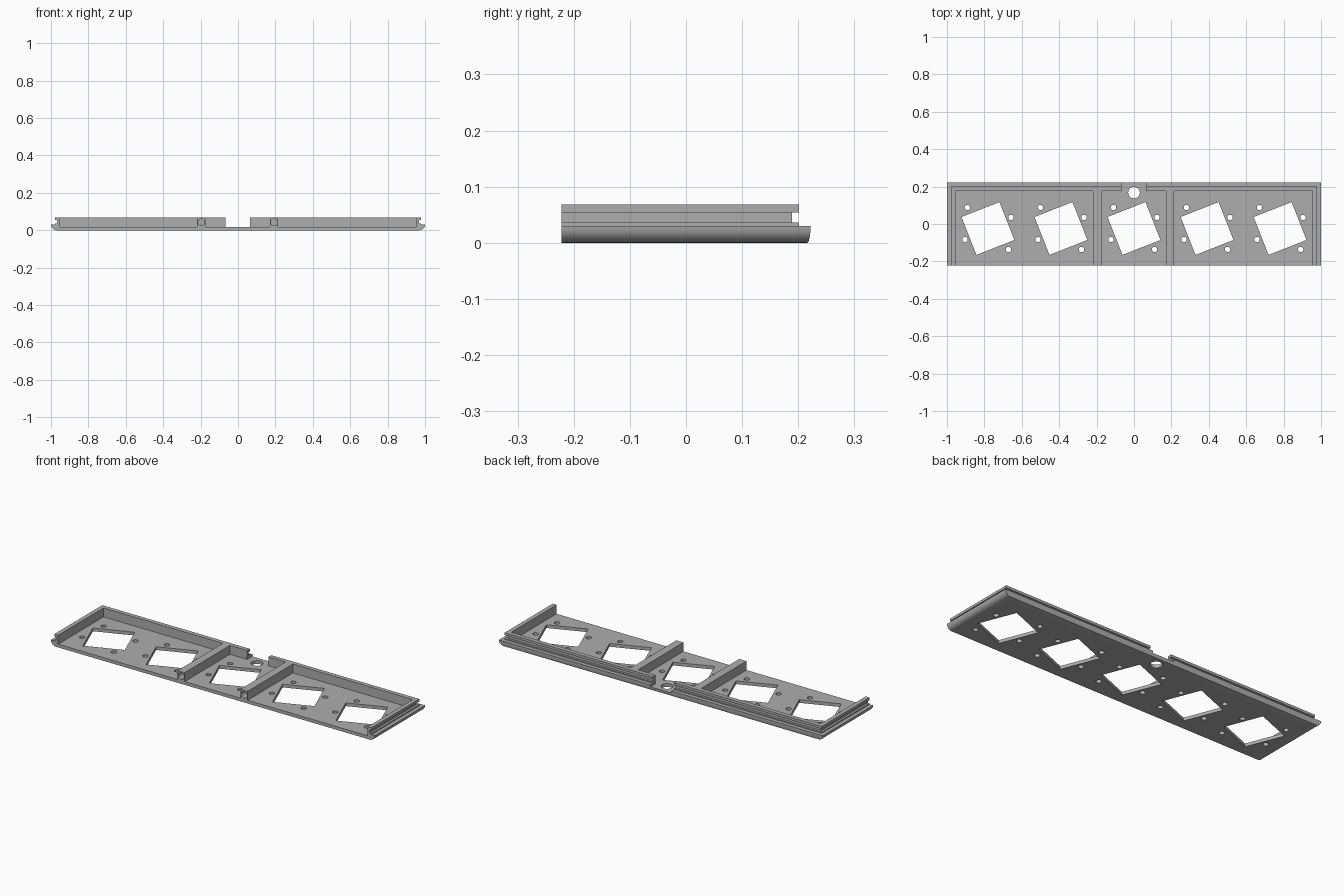
import bpy, bmesh, math
from mathutils import Matrix, Vector

if "Cube" in bpy.data.objects:
    bpy.data.objects.remove(bpy.data.objects["Cube"])

HALF_X, HALF_Y = 1.0, 0.222
FLOOR, TOP, WALL = 0.018, 0.068, 0.045

grey = bpy.data.materials.new("plain grey")
grey.use_nodes = True
COLOR = (0.42, 0.42, 0.42, 1)
grey.diffuse_color = COLOR
grey.node_tree.nodes["Principled BSDF"].inputs["Base Color"].default_value = COLOR


def make(name, bm):
    bmesh.ops.recalc_face_normals(bm, faces=bm.faces)
    mesh = bpy.data.meshes.new(name)
    bm.to_mesh(mesh)
    bm.free()
    mesh.materials.append(grey)
    obj = bpy.data.objects.new(name, mesh)
    bpy.context.collection.objects.link(obj)
    return obj


def add_box(bm, lo, hi, turn=0.0):
    lo, hi = Vector(lo), Vector(hi)
    size = Matrix.Diagonal((*(hi - lo), 1))
    spin = Matrix.Rotation(turn, 4, "Z")
    bmesh.ops.create_cube(bm, size=1, matrix=Matrix.Translation((lo + hi) / 2) @ spin @ size)


def add_rod(bm, centre, radius, depth, sides=24, turn=Matrix()):
    bmesh.ops.create_cone(bm, cap_ends=True, segments=sides, radius1=radius, radius2=radius,
                          depth=depth, matrix=Matrix.Translation(centre) @ turn)


def box(name, lo, hi):
    bm = bmesh.new()
    add_box(bm, lo, hi)
    return make(name, bm)


def combine(target, tool, operation):
    mod = target.modifiers.new(operation, "BOOLEAN")
    mod.object, mod.operation, mod.solver = tool, operation, "EXACT"
    bpy.context.view_layer.objects.active = target
    bpy.ops.object.modifier_apply(modifier=mod.name)
    bpy.data.objects.remove(tool)


# Grooved rim: a profile (side inset, back inset, height) swept round three sides
profile = [(i, i, z) for i, z in (
    (WALL, 0), (WALL, TOP), (0.021, TOP), (0.021, 0.054), (0.033, 0.054),
    (0.033, 0.036), (0.021, 0.036), (0.021, 0.03))]
for step in range(9):
    a = step / 8 * math.pi / 2
    profile.append((0.03 * (1 - math.cos(a)), 0.006 * (1 - math.cos(a)), 0.03 * (1 - math.sin(a))))

bm = bmesh.new()
rings = []
for sx, back in ((1, False), (1, True), (-1, True), (-1, False)):
    rings.append([bm.verts.new((sx * (HALF_X - s), HALF_Y - b if back else -HALF_Y, z))
                  for s, b, z in profile])
n = len(profile)
for r0, r1 in zip(rings, rings[1:]):
    for k in range(n):
        bm.faces.new((r0[k], r0[(k + 1) % n], r1[(k + 1) % n], r1[k]))
bm.faces.new(rings[0])
bm.faces.new(rings[-1])
tray = make("tray", bm)

# Floor and the two dividers
inner_x, inner_y = HALF_X - WALL, HALF_Y - WALL
combine(tray, box("floor", (-inner_x, -HALF_Y, 0), (inner_x, inner_y, FLOOR)), "UNION")
DIVIDERS = (-0.196, 0.193)
for x in DIVIDERS:
    combine(tray, box("divider", (x - 0.022, -HALF_Y, FLOOR), (x + 0.022, inner_y, TOP)), "UNION")

# Gap in the back wall
combine(tray, box("gap", (-0.067, 0.15, FLOOR), (0.065, 0.3, 0.1)), "DIFFERENCE")

# Cable hole, tilted square windows with four screw holes each, divider end holes
bm = bmesh.new()
add_rod(bm, (0, 0.168, 0), 0.031, 0.2)
for i in range(-2, 3):
    cx, cy, h = i * 0.3905, -0.024, 0.109
    add_box(bm, (cx - h, cy - h, -0.1), (cx + h, cy + h, 0.1), math.radians(21.5))
    for dx, dy in ((-0.11, 0.112), (0.123, 0.059)):
        for s in (1, -1):
            add_rod(bm, (cx + s * dx, cy + s * dy, 0), 0.0145, 0.1, 16)
for x in DIVIDERS:
    add_rod(bm, (x, -HALF_Y, 0.043), 0.018, 0.16, 24, Matrix.Rotation(math.pi / 2, 4, "X"))
combine(tray, make("holes", bm), "DIFFERENCE")

# Smooth the rounded ends, keep the rest crisp
bpy.ops.object.select_all(action="DESELECT")
tray.select_set(True)
bpy.context.view_layer.objects.active = tray
bpy.ops.object.shade_smooth_by_angle(angle=math.radians(30))
